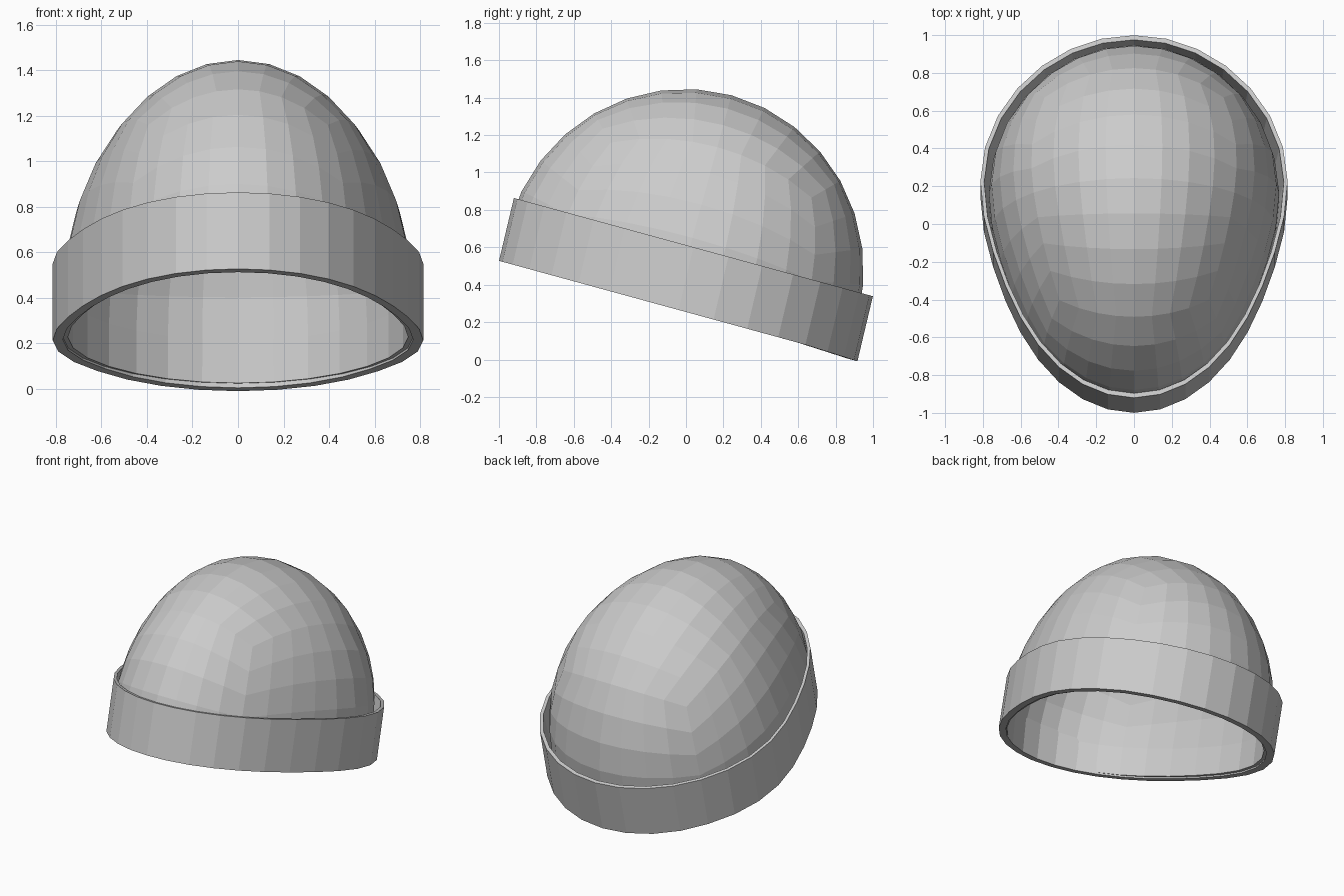
import bpy, bmesh, math
from mathutils import Matrix, Vector

cube = bpy.data.objects.get("Cube")
if cube:
    bpy.data.objects.remove(cube, do_unlink=True)

SIDES = 32          # facets round the hat
BAND_HEIGHT = 0.345
DOME_BASE = 0.2     # height where the dome turns into a straight wall
TILT = Matrix.Translation((0, -0.04, 0.265)) @ Matrix.Rotation(math.radians(-15.3), 4, "X")


def egg_width(s):
    """Half-width factor: narrow at the front (-1), broad at the back (+1)."""
    return 0.795 + 0.085 * math.tanh(2.2 * s)


def make_object(name, bm):
    bmesh.ops.transform(bm, matrix=TILT, verts=bm.verts)
    bmesh.ops.recalc_face_normals(bm, faces=bm.faces)
    mesh = bpy.data.meshes.new(name)
    bm.to_mesh(mesh)
    bm.free()
    obj = bpy.data.objects.new(name, mesh)
    bpy.context.collection.objects.link(obj)
    return obj


# Knitted dome: upper half of a rounded cube, egg-shaped in plan
bm = bmesh.new()
bmesh.ops.create_cube(bm, size=2)
bmesh.ops.subdivide_edges(bm, edges=bm.edges[:], cuts=SIDES // 4 - 1, use_grid_fill=True)
bmesh.ops.delete(bm, geom=[v for v in bm.verts if v.co.z < -0.01], context="VERTS")
for v in bm.verts:
    p = Vector([math.tan(c * math.pi / 4) for c in v.co]).normalized()
    v.co = (p.x * egg_width(p.y) * 0.945, p.y * 0.965 - 0.03, DOME_BASE + p.z * 0.982)

# Straight wall hidden behind the band
rim = [e for e in bm.edges if e.is_boundary]
wall = bmesh.ops.extrude_edge_only(bm, edges=rim)["geom"]
for v in wall:
    if isinstance(v, bmesh.types.BMVert):
        v.co.z = 0.01
        v.co.y += 0.02
dome = make_object("dome", bm)
shell = dome.modifiers.new("Thickness", "SOLIDIFY")
shell.thickness = 0.022
shell.offset = -1

# Folded band: a closed cross-section swept round the egg outline
bm = bmesh.new()
section = [(1.0, 0.0), (1.0, BAND_HEIGHT), (0.975, BAND_HEIGHT), (0.945, 0.0)]
rings = []
for scale, height in section:
    ring = []
    for i in range(SIDES):
        a = math.tau * i / SIDES
        s = math.sin(a)
        x = math.cos(a) * egg_width(s) * scale
        y = s * 0.995 * scale - 0.012 * height / BAND_HEIGHT
        dip = 0.012 * max(0, s - 0.7) / 0.3 if height == 0 else 0
        ring.append(bm.verts.new((x, y, height - dip)))
    rings.append(ring)
for k, low in enumerate(rings):
    high = rings[(k + 1) % len(rings)]
    for i in range(SIDES):
        j = (i + 1) % SIDES
        bm.faces.new((low[i], low[j], high[j], high[i]))
make_object("folded_band", bm)
